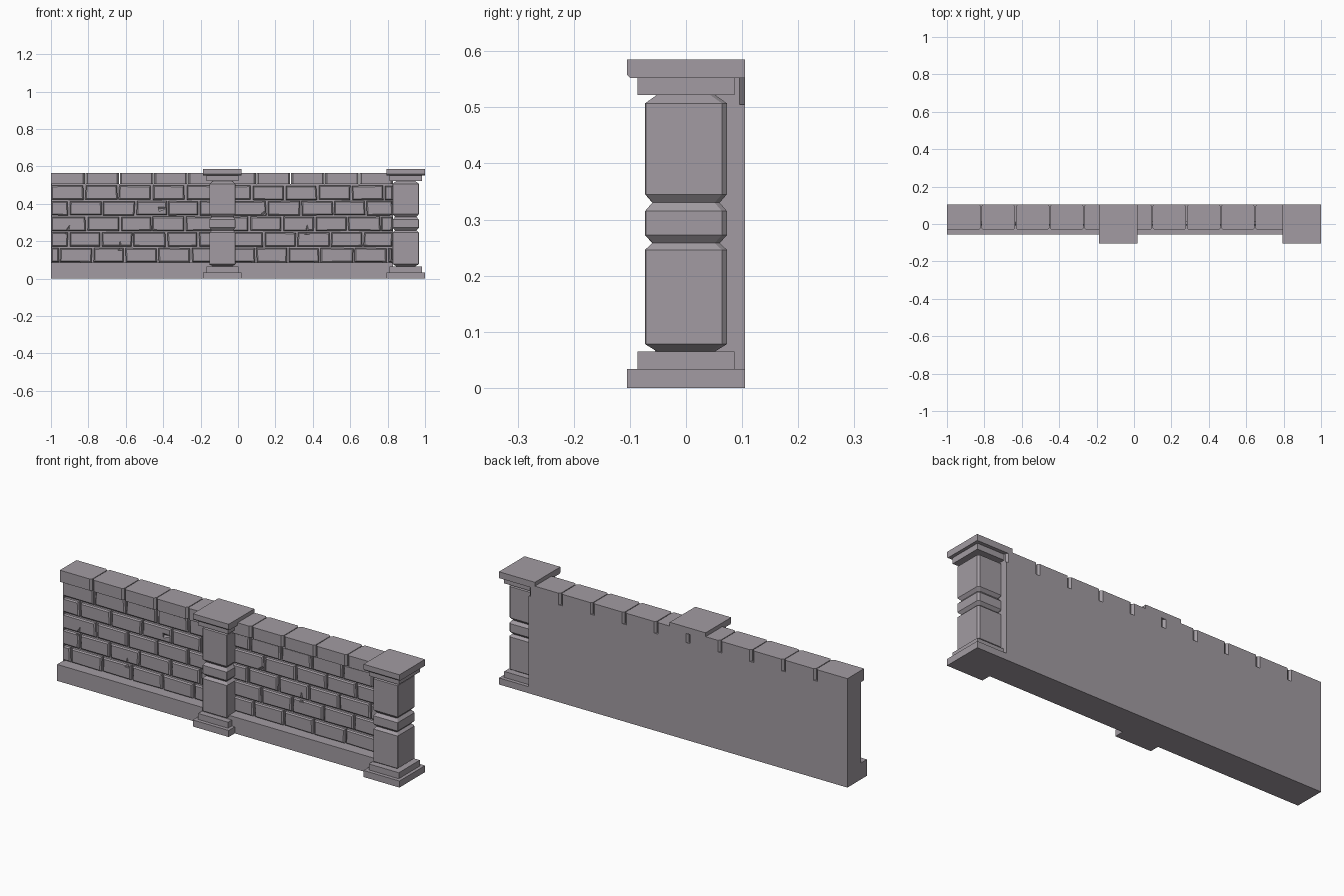
import bpy, bmesh, random
from mathutils import Vector, Matrix

if "Cube" in bpy.data.objects:
    bpy.data.objects.remove(bpy.data.objects["Cube"])

random.seed(4)
BACK = 0.105          # rear plane of the wall
WALL_L, WALL_R = -1.0, 0.83

stone = bpy.data.materials.new("stone")
stone.diffuse_color = (0.36, 0.33, 0.36, 1.0)
stone.use_nodes = True
stone.node_tree.nodes["Principled BSDF"].inputs["Base Color"].default_value = stone.diffuse_color


def finish(bm, name):
    bmesh.ops.recalc_face_normals(bm, faces=bm.faces)
    me = bpy.data.meshes.new(name)
    bm.to_mesh(me)
    bm.free()
    me.materials.append(stone)
    ob = bpy.data.objects.new(name, me)
    bpy.context.collection.objects.link(ob)
    return ob


def add_box(bm, x0, x1, y0, y1, z0, z1, jitter=0.0):
    """Box whose x/z corners may be nudged for a hand-cut look."""
    m = Matrix.LocRotScale(Vector(((x0 + x1) / 2, (y0 + y1) / 2, (z0 + z1) / 2)),
                           None, Vector((x1 - x0, y1 - y0, z1 - z0)))
    verts = bmesh.ops.create_cube(bm, size=1, matrix=m)['verts']
    nudges = {}
    for v in verts:
        key = (v.co.x > (x0 + x1) / 2, v.co.z > (z0 + z1) / 2)
        if key not in nudges:
            nudges[key] = (random.uniform(-jitter, jitter),
                           random.uniform(-jitter, jitter) * 0.5)
        if abs(v.co.x - WALL_L) > 0.01:
            v.co.x += nudges[key][0]
        v.co.z += nudges[key][1]
    return verts


def chamfer(bm, edges, width):
    bmesh.ops.bevel(bm, geom=list(edges), offset=width, segments=1,
                    profile=0.5, affect='EDGES')


def box(name, *dims):
    bm = bmesh.new()
    add_box(bm, *dims)
    return finish(bm, name)


# Wall core, plinth and the flat strip closing the open left end
box("wall_core", WALL_L, WALL_R, 0.010, BACK, 0.0, 0.505)
box("wall_plinth", WALL_L, WALL_R, -0.055, BACK, 0.0, 0.085)
box("wall_end_strip", WALL_L, WALL_L + 0.006, -0.007, 0.02, 0.08, 0.505)

# Brick courses, each row with its own first joint
bm = bmesh.new()
pitch, front = 0.175, -0.008
for row, joint in enumerate((-0.955, -0.905, -0.81, -0.905, -0.82)):
    z0 = 0.088 + row * 0.0835
    joints = [WALL_L + 0.002]
    while joint < WALL_R - 0.03:
        joints.append(joint)
        joint += pitch + random.uniform(-0.006, 0.006)
    joints.append(WALL_R)
    for i in range(len(joints) - 1):
        x0 = joints[i] + (0.005 if i else 0)
        x1 = joints[i + 1] - 0.005
        verts = add_box(bm, x0, x1, front, 0.02, z0, z0 + 0.075, 0.003)
        chamfer(bm, {e for v in verts for e in v.link_edges
                     if all(abs(w.co.y - front) < 1e-4 for w in e.verts)}, 0.006)
bricks = finish(bm, "bricks")

# Small wedge-shaped chips knocked out of a few bricks
bm = bmesh.new()
for x, z, tilt in ((-0.91, 0.262, 0.4), (-0.63, 0.174, 0), (-0.40, 0.375, 1.4),
                   (0.15, 0.358, 0.7), (0.37, 0.262, 0)):
    m = (Matrix.Translation((x, front, z)) @ Matrix.Rotation(tilt, 4, 'Y')
         @ Matrix.Diagonal((0.6, 0.45, 1.0, 1.0)))
    bmesh.ops.create_cone(bm, cap_ends=True, segments=4, radius1=0.022,
                          radius2=0.002, depth=0.05, matrix=m)
chips = finish(bm, "chip_cutter")
mod = bricks.modifiers.new("chips", 'BOOLEAN')
mod.operation, mod.solver, mod.object = 'DIFFERENCE', 'EXACT', chips
bpy.context.view_layer.objects.active = bricks
bpy.ops.object.modifier_apply(modifier=mod.name)
bpy.data.objects.remove(chips)

# Coping stones: tight joints that open into V notches front and back
bm = bmesh.new()
step = (WALL_R - WALL_L) / 10
for i in range(10):
    x0 = WALL_L + i * step + (0.002 if i else 0)
    x1 = WALL_L + (i + 1) * step - 0.002
    verts = add_box(bm, x0, x1, -0.032, BACK, 0.505, 0.565)
    chamfer(bm, {e for v in verts for e in v.link_edges
                 if abs(e.verts[0].co.z - e.verts[1].co.z) > 0.03
                 and abs(e.verts[0].co.x - WALL_L) > 1e-4}, 0.010)
finish(bm, "coping_stones")

# Pillars: carved shaft lofted from squares, stepped base and cap
SHAFT = ((0.060, 0.052), (0.065, 0.052), (0.078, 0.073), (0.246, 0.073),
         (0.258, 0.060), (0.272, 0.073), (0.315, 0.073), (0.330, 0.060),
         (0.345, 0.073), (0.507, 0.073), (0.522, 0.052), (0.530, 0.052))


def pillar(prefix, cx):
    bm = bmesh.new()
    rings = []
    for z, h in SHAFT:
        f, b = h - 0.002, h - 0.009      # sharp front corners, chamfered rear
        pts = ((h, -f), (h, b), (b, h), (-b, h), (-h, b), (-h, -f), (-f, -h), (f, -h))
        rings.append([bm.verts.new((cx + x * 0.96, y, z)) for x, y in pts])
    for a, b in zip(rings, rings[1:]):
        for i in range(8):
            j = (i + 1) % 8
            bm.faces.new((a[i], a[j], b[j], b[i]))
    bm.faces.new(rings[0])
    bm.faces.new(rings[-1])
    finish(bm, prefix + "_shaft")
    for part, h, z0, z1 in (("base_slab", 0.103, 0.0, 0.034),
                            ("base_step", 0.086, 0.034, 0.065),
                            ("cap_step", 0.086, 0.522, 0.552),
                            ("cap_slab", 0.103, 0.552, 0.585)):
        d = BACK if "slab" in part else h
        bm = bmesh.new()
        add_box(bm, cx - h, cx + h, -d, d, z0, z1)
        if part == "cap_slab":           # worn lower front edge
            chamfer(bm, [e for e in bm.edges
                         if all(v.co.y < 0 and v.co.z < 0.56 for v in e.verts)], 0.006)
        finish(bm, prefix + "_" + part)


pillar("middle_pillar", -0.083)
pillar("end_pillar", 0.897)
